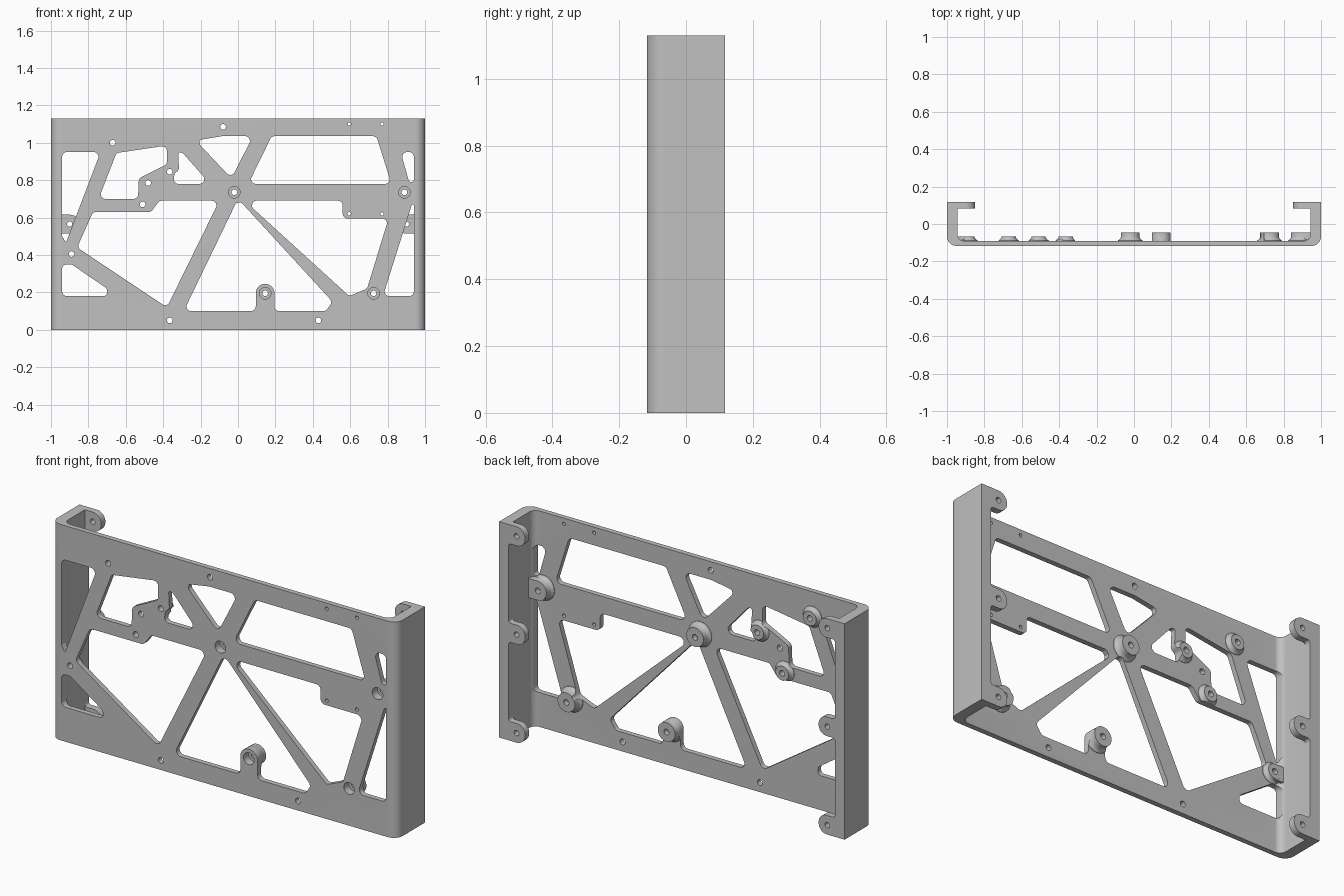
import bpy, bmesh, math
from mathutils import Vector

cube = bpy.data.objects.get("Cube")
if cube:
    bpy.data.objects.remove(cube, do_unlink=True)

HEIGHT = 1.13
FRONT, BACK = -0.117, 0.117
PLATE_BACK = -0.09
WALL_INNER = 0.945

grey = bpy.data.materials.new("light_grey")
grey.use_nodes = True
grey.diffuse_color = (0.53, 0.53, 0.53, 1)
grey.node_tree.nodes["Principled BSDF"].inputs["Base Color"].default_value = grey.diffuse_color


def rounded(points, radius, steps=6):
    """Fillet every corner; a point may carry its own radius as third value."""
    outline = []
    count = len(points)
    for i, point in enumerate(points):
        corner = Vector(point[:2])
        r = point[2] if len(point) > 2 else radius
        to_prev = Vector(points[i - 1][:2]) - corner
        to_next = Vector(points[(i + 1) % count][:2]) - corner
        half = to_prev.angle(to_next) / 2
        limit = 0.48 * min(to_prev.length, to_next.length)
        reach = min(r / math.tan(half), limit) if r else 0
        if reach < 0.001:
            outline.append(corner)
            continue
        to_prev.normalize()
        to_next.normalize()
        centre = corner + (to_prev + to_next).normalized() * reach / math.cos(half)
        start = corner + to_prev * reach - centre
        end = corner + to_next * reach - centre
        for k in range(steps + 1):
            spoke = start.lerp(end, k / steps).normalized()
            outline.append(centre + spoke * start.length)
    return outline


def circle(x, z, r, sides=32):
    turn = math.tau / sides
    return [Vector((x + r * math.cos(k * turn), z + r * math.sin(k * turn))) for k in range(sides)]


def add_prism(bm, outline, low, high, upright=False):
    """Extrude an outline along y, or along z when upright."""
    def place(p, d):
        return (p.x, p.y, d) if upright else (p.x, d, p.y)
    bottom = [bm.verts.new(place(p, low)) for p in outline]
    top = [bm.verts.new(place(p, high)) for p in outline]
    bm.faces.new(bottom)
    bm.faces.new(top)
    for i in range(len(outline)):
        bm.faces.new((bottom[i - 1], bottom[i], top[i], top[i - 1]))


def add_loft(bm, rings):
    """Skin a stack of circles given as (outline, y)."""
    loops = [[bm.verts.new((p.x, y, p.y)) for p in ring] for ring, y in rings]
    bm.faces.new(loops[0])
    bm.faces.new(loops[-1])
    for a, b in zip(loops, loops[1:]):
        for i in range(len(a)):
            bm.faces.new((a[i - 1], a[i], b[i], b[i - 1]))


def finish(bm, name):
    bmesh.ops.recalc_face_normals(bm, faces=bm.faces)
    mesh = bpy.data.meshes.new(name)
    bm.to_mesh(mesh)
    bm.free()
    mesh.materials.append(grey)
    obj = bpy.data.objects.new(name, mesh)
    bpy.context.collection.objects.link(obj)
    return obj


def prism(name, outline, low, high, upright=False):
    bm = bmesh.new()
    add_prism(bm, outline, low, high, upright)
    return finish(bm, name)


def combine(target, tool, operation):
    tool.hide_render = True
    mod = target.modifiers.new(tool.name, "BOOLEAN")
    mod.operation, mod.object, mod.solver = operation, tool, "EXACT"
    bpy.context.view_layer.objects.active = target
    bpy.ops.object.modifier_apply(modifier=mod.name)
    bpy.data.objects.remove(tool, do_unlink=True)


# Channel: front plate with two side walls
half_profile = [(1, FRONT, 0.05), (1, BACK), (WALL_INNER, BACK), (WALL_INNER, PLATE_BACK, 0.035)]
profile = half_profile + [(-p[0], *p[1:]) for p in reversed(half_profile)]
bracket = prism("mounting_bracket", rounded(profile, 0), 0, HEIGHT, upright=True)

# Round mounting tabs on the back edge of each wall
TAB_X, TAB_R = 0.9, 0.05
tab_heights = (TAB_R, HEIGHT / 2, HEIGHT - TAB_R)
for side in (-1, 1):
    for z in tab_heights:
        low, high = z - TAB_R, z + TAB_R
        tip = TAB_X - TAB_R
        shape = [(tip, low, TAB_R), (tip, high, TAB_R)]
        if high < HEIGHT - 0.01:
            shape += [(WALL_INNER, high, 0.02), (WALL_INNER, high + 0.03)]
            shape += [(0.97, high + 0.03)]
        else:
            shape += [(0.97, high)]
        if low > 0.01:
            shape += [(0.97, low - 0.03), (WALL_INNER, low - 0.03), (WALL_INNER, low, 0.02)]
        else:
            shape += [(0.97, low)]
        outline = rounded([(side * p[0], *p[1:]) for p in shape], 0)
        combine(bracket, prism("tab", outline, 0.083, BACK), "UNION")

# Flared bosses behind the plate
large_bosses = [(-0.02, 0.735), (0.89, 0.735), (0.725, 0.195), (0.145, 0.195)]
small_bosses = [(-0.67, 1.0), (-0.51, 0.67), (-0.365, 0.845), (-0.89, 0.405)]
for centres, r, top in ((large_bosses, 0.05, -0.045), (small_bosses, 0.038, -0.066)):
    for x, z in centres:
        bm = bmesh.new()
        add_loft(bm, [(circle(x, z, r + 0.018), -0.1),
                      (circle(x, z, r + 0.016), PLATE_BACK + 0.002),
                      (circle(x, z, r + 0.006), PLATE_BACK + 0.009),
                      (circle(x, z, r), PLATE_BACK + 0.019),
                      (circle(x, z, r), top)])
        combine(bracket, finish(bm, "boss"), "UNION")

# Blocks that tie the outer bosses to the walls
for (x, z), r, top in ((large_bosses[1], 0.05, -0.046), (small_bosses[3], 0.04, -0.067)):
    edge = math.copysign(0.97, x)
    block = [(x, z - r), (edge, z - r), (edge, z + r), (x, z + r)]
    combine(bracket, prism("boss_block", rounded(block, 0), -0.1, top), "UNION")

# Truss windows
windows = {
    "left_upper": [(-.94, .95), (-.735, .95), (-.92, .465, .005), (-.94, .5, .005)],
    "left_lower": [(-.94, .35), (-.89, .35), (-.7, .22), (-.7, .18), (-.94, .18)],
    "upper_left": [(-.65, .945), (-.38, .985), (-.38, .885), (-.53, .81), (-.535, .7), (-.745, .7)],
    "middle_left": [(-.775, .63), (-.465, .63), (-.42, .69), (-.1, .69), (-.38, .12), (-.86, .44)],
    "upper_notch": [(-.32, .95), (-.295, .945), (-.15, .78), (-.345, .78), (-.34, .835), (-.315, .855)],
    "upper_middle": [(-.205, 1.015), (-.085, 1.035), (.08, 1.035), (-.035, .81), (-.205, .99)],
    "upper_right": [(.18, 1.035), (.74, 1.035), (.82, .78), (.055, .78)],
    "right_upper": [(.87, .95), (.94, .95), (.94, .79), (.915, .79)],
    "middle_right": [(.035, .69), (.56, .69), (.56, .595), (.805, .595), (.69, .22), (.595, .18)],
    "lower_middle": [(0, .7), (-.29, .1), (.095, .1), (.095, .245, .05), (.195, .245, .05),
                     (.195, .1), (.47, .1), (.505, .15)],
    "right_lower": [(.93, .67, .005), (.94, .67, .005), (.94, .18), (.775, .18)],
}
cutter = bmesh.new()
for shape in windows.values():
    add_prism(cutter, rounded(shape, 0.025), -0.2, 0)

# Screw holes through plate, bosses and tabs
plate_holes = [(-0.08, 1.085), (-0.48, 0.785), (-0.365, 0.05), (0.43, 0.05)]
for x, z in large_bosses + small_bosses + plate_holes:
    add_prism(cutter, circle(x, z, 0.015, 24), -0.2, 0)
for x in (0.595, 0.77):
    for z in (1.1, 0.62):
        add_prism(cutter, circle(x, z, 0.009, 16), -0.2, 0)
for side in (-1, 1):
    for z in tab_heights:
        add_prism(cutter, circle(side * TAB_X, z, 0.014, 24), 0.05, 0.2)
combine(bracket, finish(cutter, "opening_cutter"), "DIFFERENCE")

# Screw head recesses on the front
recess = bmesh.new()
for x, z in large_bosses:
    add_prism(recess, circle(x, z, 0.031), -0.2, -0.075)
combine(bracket, finish(recess, "recess_cutter"), "DIFFERENCE")

# Smooth the curves, keep edges crisp
bpy.ops.object.select_all(action="DESELECT")
bracket.select_set(True)
bpy.context.view_layer.objects.active = bracket
bpy.ops.object.shade_smooth_by_angle(angle=math.radians(32))
